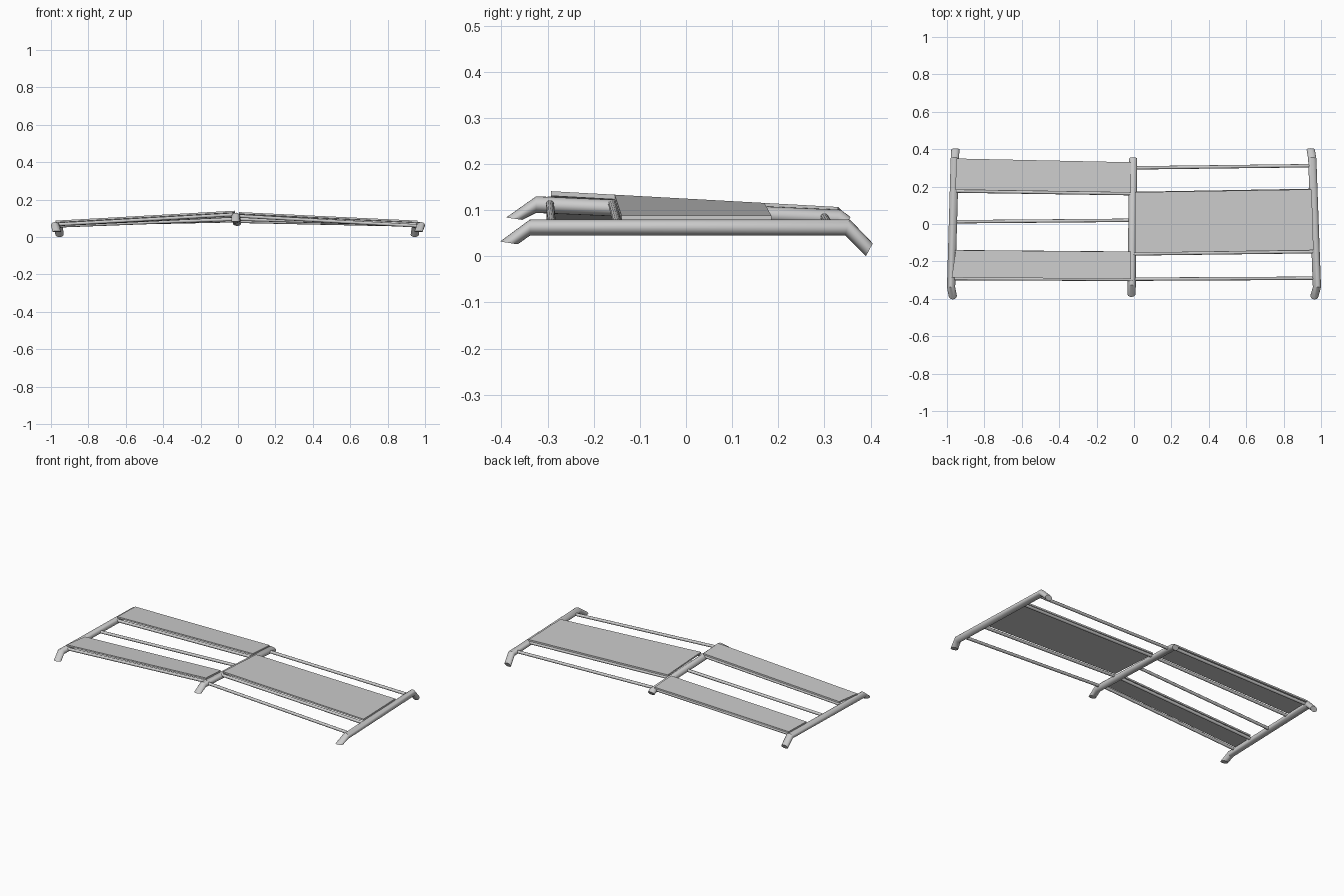
import bpy, bmesh, math
from mathutils import Vector

cube = bpy.data.objects.get("Cube")
if cube:
    bpy.data.objects.remove(cube, do_unlink=True)

grey = bpy.data.materials.new("light grey")
grey.use_nodes = True
COLOUR = (0.6, 0.6, 0.6, 1)
grey.diffuse_color = COLOUR
grey.node_tree.nodes["Principled BSDF"].inputs["Base Color"].default_value = COLOUR


def loft(name, rings, smooth):
    """Skin a row of closed rings and cap both ends."""
    bm = bmesh.new()
    rows = [[bm.verts.new(p) for p in ring] for ring in rings]
    n = len(rows[0])
    for a, b in zip(rows, rows[1:]):
        for i in range(n):
            j = (i + 1) % n
            bm.faces.new((a[i], a[j], b[j], b[i]))
    bm.faces.new(rows[0])
    bm.faces.new(rows[-1])
    bmesh.ops.recalc_face_normals(bm, faces=bm.faces)
    mesh = bpy.data.meshes.new(name)
    bm.to_mesh(mesh)
    bm.free()
    mesh.materials.append(grey)
    obj = bpy.data.objects.new(name, mesh)
    bpy.context.collection.objects.link(obj)
    if smooth:
        bpy.ops.object.select_all(action="DESELECT")
        obj.select_set(True)
        bpy.context.view_layer.objects.active = obj
        bpy.ops.object.shade_smooth_by_angle(angle=math.radians(35))
    return obj


def ellipse(centre, u, v, sides):
    return [centre + u * math.cos(t) + v * math.sin(t)
            for t in (2 * math.pi * i / sides for i in range(sides))]


def crossbar(name, xs, tops, bottoms, half_width=0.022):
    """Bent tube along y, given by the top and bottom point of each joint."""
    rings = []
    for x, t, b in zip(xs, tops, bottoms):
        top, bottom = Vector((x, *t)), Vector((x, *b))
        rings.append(ellipse((top + bottom) / 2, Vector((half_width, 0, 0)),
                             (top - bottom) / 2, 20))
    return loft(name, rings, True)


def ridge(y):
    """Height of the panel tops where they meet the middle bar."""
    return 0.125 - 0.055 * y


EAVE = 0.088  # height of the panel tops at the outer bars


def rod(name, side, y_outer, y_mid, drop, radius=0.009):
    a = Vector((side * 0.96, y_outer, EAVE - drop))
    b = Vector((-0.008, y_mid, ridge(y_mid) - drop))
    u, v = Vector((0, radius, 0)), Vector((0, 0, radius))
    return loft(name, [ellipse(a, u, v, 12), ellipse(b, u, v, 12)], True)


def panel(name, outer, mid, x_mid, thickness=0.01):
    """Flat sheet; outer holds (x, y) of its two outer corners, mid two y values."""
    down = Vector((0, 0, -thickness))
    rings = []
    for (x, y), ym in zip(outer, mid):
        a, b = Vector((x, y, EAVE)), Vector((x_mid, ym, ridge(ym)))
        rings.append([a, b, b + down, a + down])
    return loft(name, rings, False)


# Outer bars, bent down at both ends
outer_tops = [(-0.403, 0.032), (-0.338, 0.08), (0.355, 0.08), (0.405, 0.028)]
outer_bottoms = [(-0.365, 0.026), (-0.338, 0.045), (0.345, 0.045), (0.39, 0)]
crossbar("left_bar", [0.965, 0.978, 0.953, 0.945], outer_tops, outer_bottoms)
crossbar("right_bar", [-0.969, -0.978, -0.958, -0.955], outer_tops, outer_bottoms)

# Middle bar, higher and tilted down to the back
crossbar("middle_bar", [-0.014, -0.012, -0.005, -0.005],
         [(-0.39, 0.084), (-0.325, 0.13), (0.335, 0.101), (0.357, 0.085)],
         [(-0.355, 0.079), (-0.325, 0.094), (0.325, 0.066), (0.34, 0.06)])

# Panels
panel("right_front_panel", [(-0.975, -0.287), (-0.953, -0.14)], (-0.293, -0.148), -0.015)
panel("right_back_panel", [(-0.955, 0.183), (-0.95, 0.35)], (0.168, 0.33), -0.015)
panel("left_panel", [(0.96, -0.14), (0.95, 0.185)], (-0.155, 0.17), 0.006)

# Rods carrying the panel edges
edge_rods = [
    ("right_front_panel_rod_front", -1, -0.292, -0.296),
    ("right_front_panel_rod_back", -1, -0.148, -0.156),
    ("right_back_panel_rod_front", -1, 0.176, 0.162),
    ("right_back_panel_rod_back", -1, 0.338, 0.318),
    ("left_panel_rod_front", 1, -0.148, -0.16),
    ("left_panel_rod_back", 1, 0.18, 0.163),
]
for name, side, y_outer, y_mid in edge_rods:
    rod(name, side, y_outer, y_mid, 0.02)

# Bare rods between the bars
rod("right_middle_rod", -1, 0.012, 0.02, 0.028)
rod("left_front_rod", 1, -0.29, -0.295, 0.028)
rod("left_back_rod", 1, 0.312, 0.3, 0.024)
